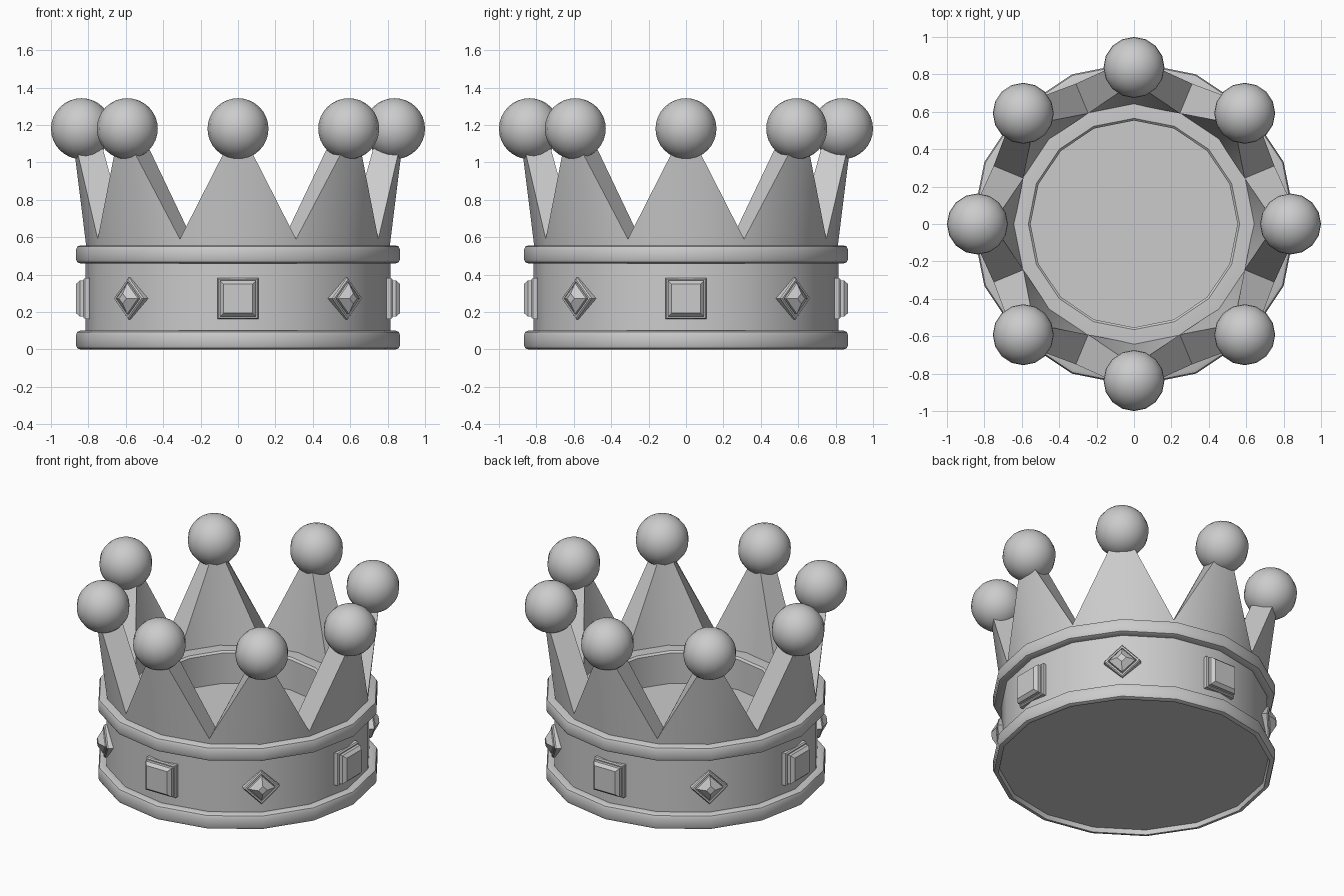
import bpy, bmesh
from math import sin, cos, pi, radians
from mathutils import Matrix, Vector

if "Cube" in bpy.data.objects:
    bpy.data.objects.remove(bpy.data.objects["Cube"])

SIDES = 16


def finish(name, bm, angle=30):
    bmesh.ops.recalc_face_normals(bm, faces=bm.faces)
    me = bpy.data.meshes.new(name)
    bm.to_mesh(me)
    bm.free()
    ob = bpy.data.objects.new(name, me)
    bpy.context.collection.objects.link(ob)
    bpy.ops.object.select_all(action='DESELECT')
    ob.select_set(True)
    bpy.context.view_layer.objects.active = ob
    bpy.ops.object.shade_smooth_by_angle(angle=radians(angle))
    return ob


def lathe(name, section, angle=30):
    """Sweep a closed (radius, z) section; section(i) gives it for each of the 16 sides."""
    bm = bmesh.new()
    rings = []
    for i in range(SIDES):
        a = 2 * pi * i / SIDES
        rings.append([bm.verts.new((r * cos(a), r * sin(a), z)) for r, z in section(i)])
    n = len(rings[0])
    for i in range(SIDES):
        p, q = rings[i], rings[(i + 1) % SIDES]
        for j in range(n):
            k = (j + 1) % n
            bm.faces.new((p[j], q[j], q[k], p[k]))
    bmesh.ops.remove_doubles(bm, verts=bm.verts, dist=1e-5)
    bmesh.ops.dissolve_degenerate(bm, edges=bm.edges, dist=1e-5)
    return finish(name, bm, angle)


def rounded(r, z0, z1, b=0.022):
    """Outer half of a rim section, bottom to top."""
    return [(r - b, z0), (r - b * .3, z0 + b * .3), (r, z0 + b),
            (r, z1 - b), (r - b * .3, z1 - b * .3), (r - b, z1)]


def stack(name, layers, angle, roll):
    """Stacked squares (half size, distance from the axis) facing outward."""
    bm = bmesh.new()
    turn = Matrix.Rotation(angle, 4, 'Z')
    roll = Matrix.Rotation(roll, 4, 'X')
    rings = []
    for h, d in layers:
        ring = []
        for y, z in ((-1, -1), (1, -1), (1, 1), (-1, 1)):
            p = roll @ Vector((0, y * h, z * h))
            ring.append(bm.verts.new(turn @ (p + Vector((d, 0, 0.272)))))
        rings.append(ring)
    for p, q in zip(rings, rings[1:]):
        for j in range(4):
            k = (j + 1) % 4
            bm.faces.new((p[j], p[k], q[k], q[j]))
    bm.faces.new(rings[0])
    bm.faces.new(rings[-1])
    return finish(name, bm, 20)


# Band, both rims, inner wall, raised floor and recessed underside in one closed section
body = ([(0, 0.03), (0.825, 0.03), (0.832, 0.0)] + rounded(0.866, 0, 0.10)
        + [(0.815, 0.10), (0.815, 0.46)] + rounded(0.866, 0.46, 0.556)
        + [(0.565, 0.556), (0.553, 0.544), (0.553, 0.34), (0, 0.34)])
lathe("band", lambda i: body, 40)


# Eight leaning spikes, valleys on the odd sides
def spike_section(i):
    if i % 2:
        return [(0.64, 0.54), (0.81, 0.54), (0.812, 0.59), (0.64, 0.59)]
    return [(0.64, 0.54), (0.81, 0.54), (0.892, 1.2), (0.757, 1.2)]


lathe("spikes", spike_section, 28)

# Balls and jewels around the crown
for i in range(8):
    a = i * pi / 4
    bm = bmesh.new()
    bmesh.ops.create_uvsphere(bm, u_segments=16, v_segments=16, radius=0.163)
    bmesh.ops.transform(bm, verts=bm.verts, matrix=Matrix.Rotation(a, 4, 'Z')
                        @ Matrix.Translation((0.837, 0, 1.18)))
    finish(f"ball_{i}", bm, 60)
    if i % 2 == 0:
        stack(f"square_setting_{i}", [(0.109, 0.76), (0.109, 0.818), (0.103, 0.826),
                                      (0.096, 0.826)], a, 0)
        stack(f"square_jewel_{i}", [(0.096, 0.78), (0.096, 0.846), (0.078, 0.866)], a, 0)
    else:
        stack(f"diamond_setting_{i}", [(0.08, 0.76), (0.08, 0.825), (0.074, 0.833),
                                       (0.064, 0.833), (0.06, 0.823)], a, pi / 4)
        stack(f"diamond_jewel_{i}", [(0.058, 0.78), (0.058, 0.838), (0.02, 0.872)], a, pi / 4)
